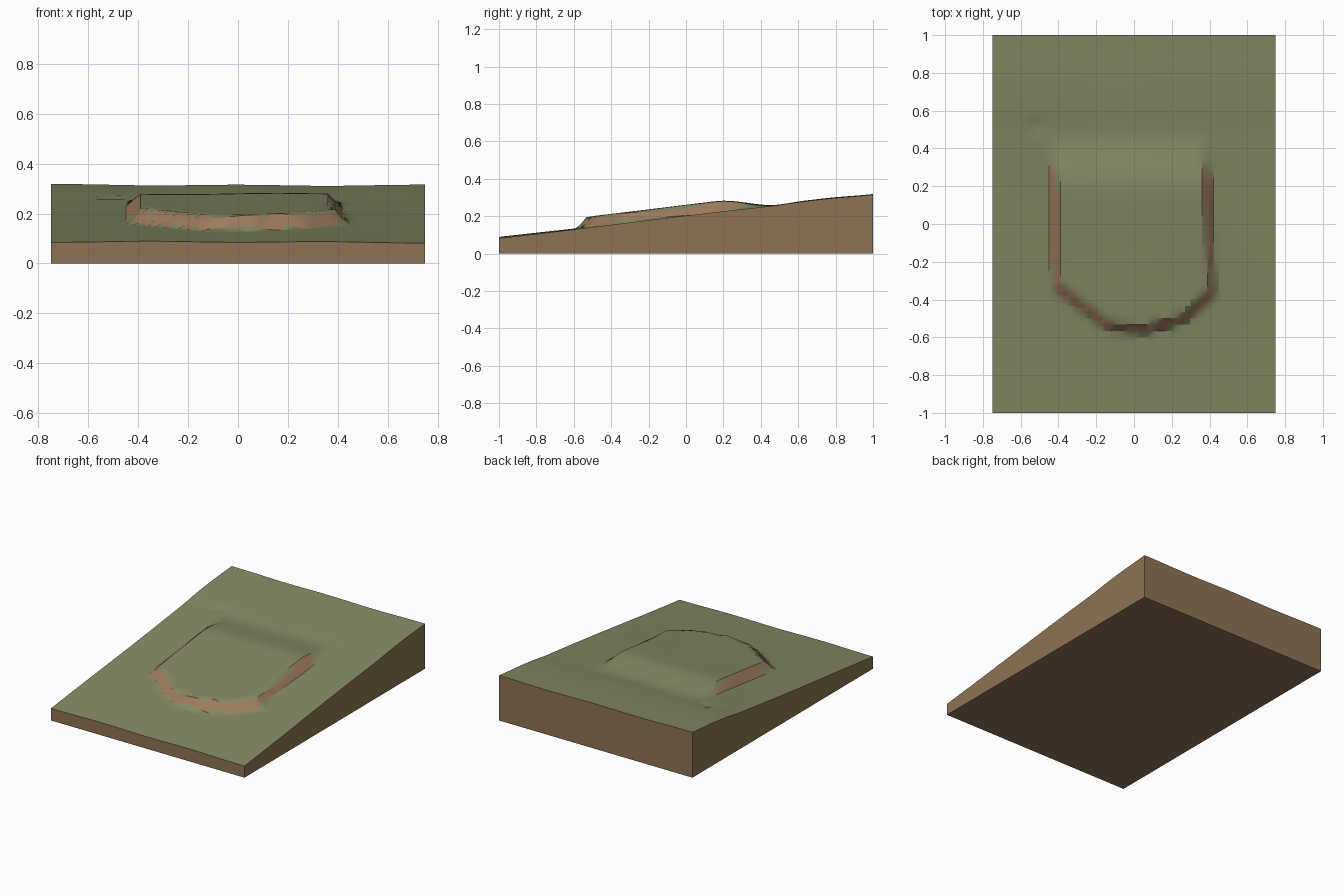
import bpy, bmesh, math
from mathutils import Vector

if "Cube" in bpy.data.objects:
    bpy.data.objects.remove(bpy.data.objects["Cube"])

NX, NY = 50, 60
W, L = 1.5, 2.0

# Outer foot of the slumped lobe, seen from above
FOOT = [Vector(p) for p in [
    (-0.45, 0.56), (-0.45, 0.1), (-0.435, -0.34), (-0.30, -0.45), (-0.14, -0.57),
    (0.06, -0.585), (0.27, -0.53), (0.44, -0.37), (0.43, -0.2), (0.42, 0.1), (0.395, 0.56)]]


def smooth(a, b, v):
    t = min(1, max(0, (v - a) / (b - a)))
    return t * t * (3 - 2 * t)


def depth_inside(p):
    """Distance from the foot line, zero when outside."""
    inside, best = False, 9.0
    for a, b in zip(FOOT, FOOT[1:] + FOOT[:1]):
        t = max(0, min(1, (p - a).dot(b - a) / (b - a).length_squared))
        best = min(best, (p - a - (b - a) * t).length)
        if (a.y > p.y) != (b.y > p.y) and p.x < a.x + (p.y - a.y) * (b.x - a.x) / (b.y - a.y):
            inside = not inside
    return best if inside else 0.0


def height(x, y):
    z = 0.2 + 0.115 * y
    z += 0.002 * math.sin(9 * x + 1.5 * y) + 0.002 * math.sin(4 * y + 2 * x)
    z += 0.006 * smooth(0.45, 0.65, y) * (1 - smooth(0.75, 1.0, y))
    # Lobe: steep rim, fading into the slope uphill
    rim = min(1, depth_inside(Vector((x, y))) / 0.05)
    z += 0.058 * rim * (1 - smooth(0.16, 0.5, y))
    # Small dip beside the head of the lobe
    if -0.56 < x < -0.45 and 0.49 < y < 0.56:
        z -= 0.006
    return z


def material(name, color):
    m = bpy.data.materials.new(name)
    m.diffuse_color = (*color, 1)
    m.use_nodes = True
    m.node_tree.nodes["Principled BSDF"].inputs["Base Color"].default_value = m.diffuse_color
    return m


mesh = bpy.data.meshes.new("hillside_block")
block = bpy.data.objects.new("hillside_block", mesh)
bpy.context.collection.objects.link(block)
for name, col in (("grass", (0.235, 0.25, 0.128)), ("soil", (0.27, 0.173, 0.09)),
                  ("bare_earth", (0.34, 0.20, 0.11))):
    mesh.materials.append(material(name, col))

# Ground surface with bare earth on the steep rim
bm = bmesh.new()
grid = []
for j in range(NY + 1):
    y = -L / 2 + L * j / NY
    row = []
    for i in range(NX + 1):
        x = -W / 2 + W * i / NX
        row.append(bm.verts.new((x, y, height(x, y))))
    grid.append(row)
for j in range(NY):
    for i in range(NX):
        f = bm.faces.new((grid[j][i], grid[j][i + 1], grid[j + 1][i + 1], grid[j + 1][i]))
        f.normal_update()
        f.smooth = True
        if f.normal.z < 0.80:
            f.material_index = 2

# Cut soil sides and the flat underside
edge = (grid[0][:-1] + [r[-1] for r in grid[:-1]] + grid[-1][:0:-1] + [r[0] for r in grid[:0:-1]])
low = [bm.verts.new((v.co.x, v.co.y, 0)) for v in edge]
n = len(edge)
for k in range(n):
    f = bm.faces.new((edge[k], low[k], low[(k + 1) % n], edge[(k + 1) % n]))
    f.material_index = 1
base = bm.faces.new(low[::-1])
base.material_index = 1
bm.normal_update()

# Crisp edges around the rim and the cut sides
for e in bm.edges:
    if len(e.link_faces) == 2 and e.calc_face_angle(0) > math.radians(25):
        e.smooth = False
bm.to_mesh(mesh)
bm.free()
